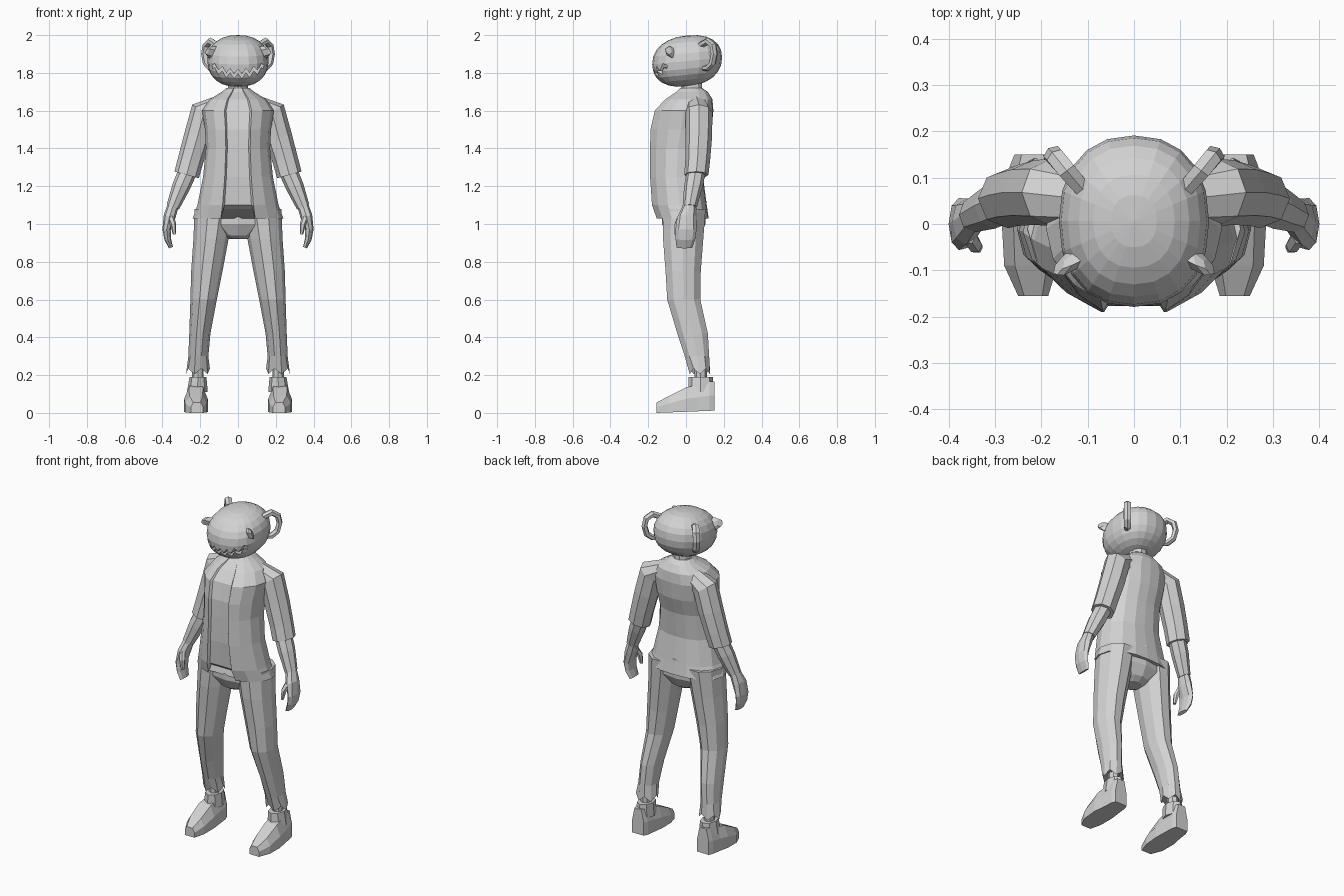
import bpy, bmesh, math
from mathutils import Vector

if "Cube" in bpy.data.objects:
    bpy.data.objects.remove(bpy.data.objects["Cube"])

GREY = bpy.data.materials.new("plain_grey")
GREY.diffuse_color = (0.65, 0.65, 0.65, 1)
GREY.use_nodes = True
GREY.node_tree.nodes["Principled BSDF"].inputs["Base Color"].default_value = GREY.diffuse_color


def finish(name, bm, mirror=False):
    bmesh.ops.recalc_face_normals(bm, faces=bm.faces)
    mesh = bpy.data.meshes.new(name)
    bm.to_mesh(mesh)
    bm.free()
    mesh.materials.append(GREY)
    ob = bpy.data.objects.new(name, mesh)
    bpy.context.collection.objects.link(ob)
    if mirror:
        ob.modifiers.new("mirror", 'MIRROR').use_mirror_merge = False
    return ob


def loft(name, rings, mirror=False):
    """Skin a list of equal-length point rings and cap both ends."""
    bm = bmesh.new()
    vs = [[bm.verts.new(p) for p in r] for r in rings]
    n = len(vs[0])
    for a, b in zip(vs, vs[1:]):
        for i in range(n):
            j = (i + 1) % n
            bm.faces.new((a[i], a[j], b[j], b[i]))
    bm.faces.new(vs[0])
    bm.faces.new(vs[-1])
    return finish(name, bm, mirror)


def tube(name, path, n=8, mirror=True, side=(0, 1, 0), level=False, jag=0.0):
    """Path entries: x, y, z, radius across, radius along the side vector."""
    pts = [Vector(p[:3]) for p in path]
    v = Vector(side).normalized()
    rings = []
    for i, p in enumerate(path):
        t = pts[min(i + 1, len(pts) - 1)] - pts[max(i - 1, 0)]
        u = Vector((1, 0, 0)) if level else v.cross(t).normalized()
        ring = []
        for k in range(n):
            a = 2 * math.pi * k / n
            q = pts[i] + u * p[3] * math.cos(a) + v * p[4] * math.sin(a)
            if jag and i == len(path) - 1:
                q.z += jag * (1 if k % 2 else -1)
            ring.append(q)
        rings.append(ring)
    return loft(name, rings, mirror)


# Jacket with raised front edges and an inner shirt panel
half = [(0, -.90), (.33, -.91), (.38, -1), (.68, -.78), (.92, -.42), (1, 0),
        (.93, .45), (.7, .8), (.35, .97), (0, 1)]
outline = half + [(-x, y) for x, y in half[-2:0:-1]]
levels = [(1.03, .24, -.155, .12), (1.10, .215, -.18, .11), (1.25, .185, -.19, .09),
          (1.40, .17, -.19, .105), (1.50, .175, -.188, .135), (1.60, .19, -.165, .145),
          (1.66, .15, -.11, .14), (1.70, .085, -.05, .115), (1.72, .06, -.03, .085)]
rings = []
for z, rx, yf, yb in levels:
    ring = []
    for x, y in outline:
        lift = .05 if z < 1.05 and abs(x) < .35 and y < 0 else 0
        ring.append((x * rx, (yf + yb) / 2 + y * (yb - yf) / 2, z + lift))
    rings.append(ring)
loft("jacket", rings)

# Neck
tube("neck", [(0, .03, 1.69, .055, .06), (0, .03, 1.77, .05, .055)], 10, False)

# Sleeves, forearms, hands, thumbs
tube("sleeve", [(.10, .055, 1.63, .05, .06), (.18, .068, 1.59, .075, .072),
                (.215, .068, 1.46, .072, .07), (.25, .062, 1.34, .068, .066),
                (.272, .055, 1.26, .067, .064)])
tube("forearm", [(.257, .057, 1.30, .05, .05), (.30, .04, 1.20, .048, .05),
                 (.345, .02, 1.09, .035, .038)])
tube("hand", [(.343, .02, 1.10, .03, .034), (.362, .005, 1.04, .032, .05),
              (.378, 0, .97, .022, .056), (.372, -.003, .92, .018, .052),
              (.355, -.008, .875, .011, .042)])
tube("thumb", [(.358, -.025, 1.04, .018, .018), (.343, -.045, 1.0, .016, .018),
               (.336, -.052, .945, .009, .011)], 6)

# Trousers
tube("hips", [(0, -.01, 1.12, .2, .12), (0, -.012, 1.0, .2, .115),
              (0, -.012, .94, .09, .085), (0, -.012, .92, .05, .05)], 12, False, level=True)
tube("trouser_leg", [(.125, -.01, 1.08, .105, .12), (.143, -.015, .92, .093, .112),
                     (.165, -.015, .75, .083, .098), (.182, -.012, .60, .07, .092),
                     (.202, .035, .42, .056, .085), (.21, .058, .30, .053, .068),
                     (.212, .073, .22, .063, .056)], 10, level=True, jag=.015)

# Ankles and shoe collars
tube("ankle", [(.213, .078, .26, .03, .033), (.213, .078, .16, .03, .033)], 8, level=True)
tube("shoe_collar", [(.215, .078, .11, .055, .066), (.212, .078, .19, .045, .064)],
     8, level=True)

# Shoes, from toe to heel
shoe = []
for y, a, b, top in [(-.155, .185, .25, .055), (-.09, .165, .28, .09), (0, .16, .285, .135),
                     (.06, .165, .275, .148), (.125, .17, .268, .165), (.15, .18, .258, .165)]:
    w, c = (b - a) / 2, (a + b) / 2
    z0 = .012 * (y + .155) / .305
    shoe.append([(a, y, z0), (b, y, z0), (b, y, top * .55), (c + w * .6, y, top),
                 (c - w * .6, y, top), (a, y, top * .55)])
loft("shoe", shoe, True)

# Head: squared-off sphere leaning up toward the back
bm = bmesh.new()
bmesh.ops.create_uvsphere(bm, u_segments=20, v_segments=12, radius=1)
for v in bm.verts:
    x, y, z = (math.copysign(abs(c) ** .88, c) for c in v.co)
    v.co = (x * .162, .006 + y * .185, 1.863 + z * .135 + y * .018)
head = finish("head", bm)

# Zigzag mouth slot cut through the front of the face
count = 14
xs = [-.145 + .29 * i / count for i in range(count + 1)]
zs = [1.795 + 2.0 * x * x + (.014 if i % 2 else -.014) for i, x in enumerate(xs)]
bm = bmesh.new()
grid = [[bm.verts.new((x, y, z + dz)) for y, dz in
         ((-.3, -.011), (-.1, -.011), (-.1, .011), (-.3, .011))] for x, z in zip(xs, zs)]
for a, b in zip(grid, grid[1:]):
    for i in range(4):
        j = (i + 1) % 4
        bm.faces.new((a[i], a[j], b[j], b[i]))
bm.faces.new(grid[0])
bm.faces.new(grid[-1])
cutter = finish("mouth_cutter", bm)
cutter.hide_render = True
cutter.hide_viewport = True
cut = head.modifiers.new("mouth", 'BOOLEAN')
cut.object = cutter
cut.solver = 'EXACT'

# Eyes: short studs pointing outward
tube("eye", [(.10, -.06, 1.90, .034, .034), (.145, -.083, 1.912, .034, .032),
             (.162, -.092, 1.917, .022, .02)], 6, side=(.45, -.89, 0))

# Ears: handle-shaped loops
tube("ear", [(.11, .075, 1.945, .018, .02), (.145, .115, 1.968, .019, .022),
             (.168, .143, 1.945, .018, .022), (.175, .15, 1.90, .017, .022),
             (.166, .14, 1.85, .017, .022), (.145, .115, 1.825, .017, .02),
             (.11, .075, 1.825, .016, .018)], 6, side=(-.8, .6, 0))
